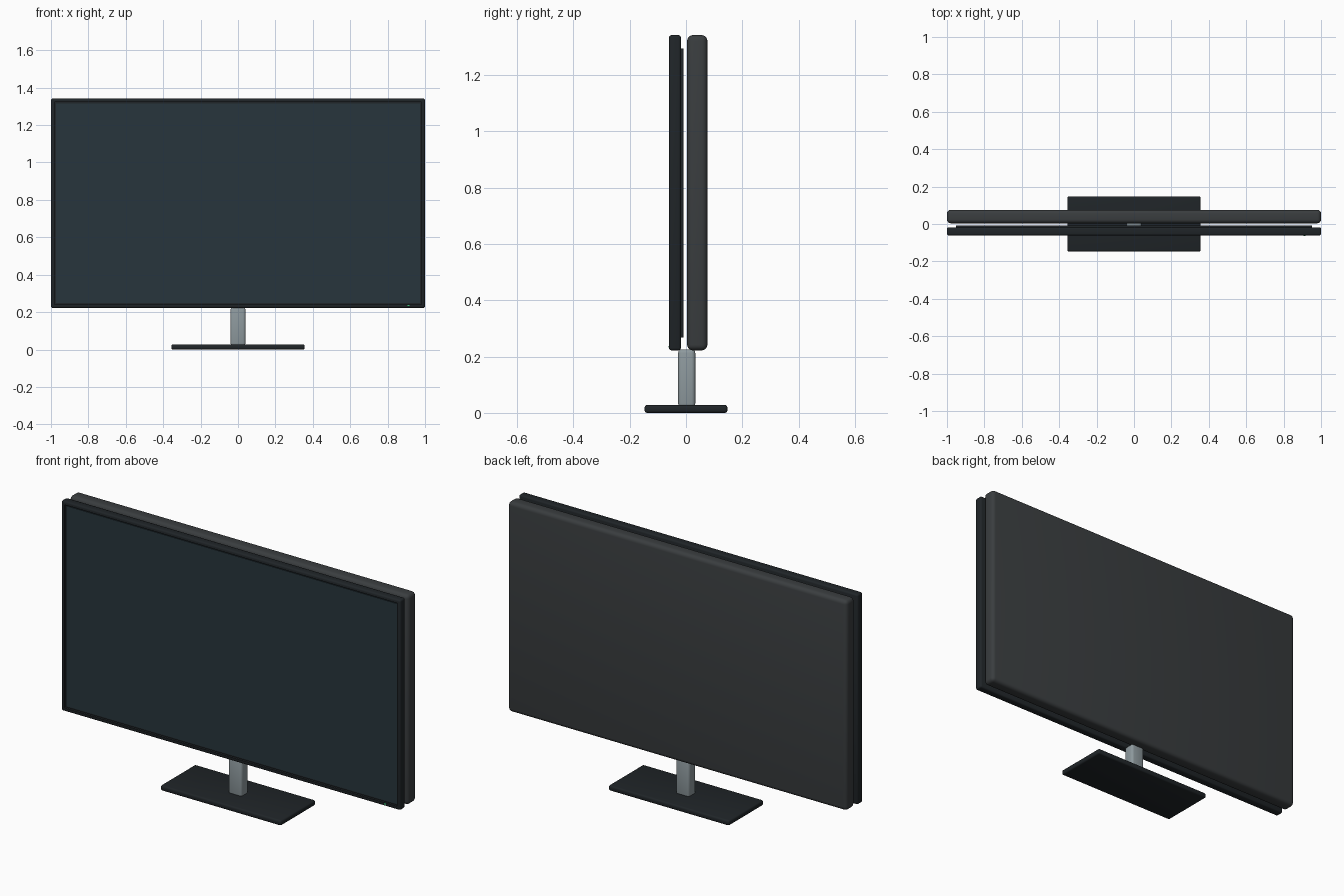
import bpy, bmesh, math
from mathutils import Vector

if "Cube" in bpy.data.objects:
    bpy.data.objects.remove(bpy.data.objects["Cube"])


def material(name, rgb):
    m = bpy.data.materials.new(name)
    m.diffuse_color = (*rgb, 1)
    m.use_nodes = True
    m.node_tree.nodes["Principled BSDF"].inputs["Base Color"].default_value = m.diffuse_color
    return m


DARK = material("dark_plastic", (0.014, 0.018, 0.021))
SHELL = material("shell_plastic", (0.042, 0.047, 0.05))
GLASS = material("screen_glass", (0.02, 0.036, 0.045))
METAL = material("brushed_metal", (0.27, 0.32, 0.34))
GREEN = material("green_light", (0.05, 0.6, 0.2))


def box(name, lo, hi, mat, bevel=0.0, segments=3, rim=0.0, recess=0.0):
    """Rounded box between two corners, with an optional recess in its front face."""
    lo, hi = Vector(lo), Vector(hi)
    bm = bmesh.new()
    bmesh.ops.create_cube(bm, size=1)
    bmesh.ops.scale(bm, vec=hi - lo, verts=bm.verts)
    bmesh.ops.translate(bm, vec=(lo + hi) / 2, verts=bm.verts)
    outer = bm.edges[:]
    if rim:
        bm.normal_update()
        front = min(bm.faces, key=lambda f: f.calc_center_median().y)
        bmesh.ops.inset_region(bm, faces=[front], thickness=rim)
        new = bmesh.ops.extrude_discrete_faces(bm, faces=[front])["faces"]
        bmesh.ops.translate(bm, vec=(0, recess, 0), verts=new[0].verts)
    if bevel:
        bmesh.ops.bevel(bm, geom=outer, offset=bevel, segments=segments,
                        profile=0.5, affect='EDGES')
    me = bpy.data.meshes.new(name)
    bm.to_mesh(me)
    bm.free()
    ob = bpy.data.objects.new(name, me)
    bpy.context.collection.objects.link(ob)
    me.materials.append(mat)
    bpy.context.view_layer.objects.active = ob
    ob.select_set(True)
    bpy.ops.object.shade_smooth_by_angle(angle=math.radians(35))
    ob.select_set(False)
    return ob


BOTTOM, TOP = 0.222, 1.342

# Display: bezel frame, recessed screen, panel backing and rear shell
box("bezel_frame", (-1, -0.061, BOTTOM), (1, -0.018, TOP), DARK, 0.009, rim=0.026, recess=0.012)
box("screen", (-0.974, -0.053, BOTTOM + 0.026), (0.974, -0.047, TOP - 0.026), GLASS)
box("panel_backing", (-0.953, -0.02, 0.267), (0.953, -0.008, 1.295), DARK, 0.004, 2)
box("rear_shell", (-1, 0.004, BOTTOM), (1, 0.076, TOP), SHELL, 0.02, 4)

# Power light on the lower right of the bezel
box("power_light", (0.905, -0.063, 0.232), (0.917, -0.058, 0.238), GREEN)

# Stand
box("stand_post", (-0.04, -0.028, 0.02), (0.04, 0.033, 0.226), METAL, 0.013, 3)
box("stand_base", (-0.356, -0.147, 0), (0.356, 0.147, 0.028), DARK, 0.009, 3)
